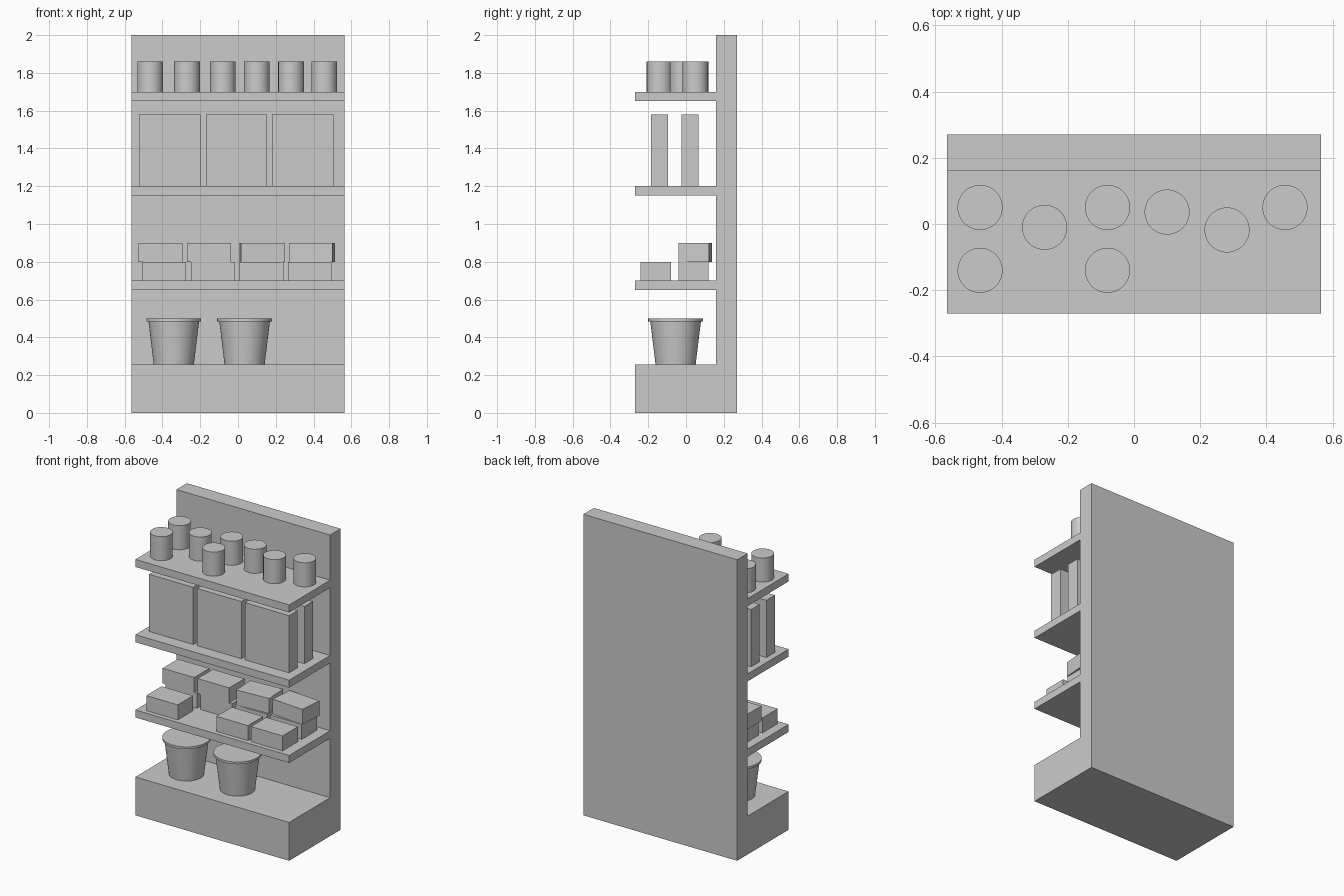
import bpy, bmesh
from math import radians
from mathutils import Matrix

if "Cube" in bpy.data.objects:
    bpy.data.objects.remove(bpy.data.objects["Cube"])


def finish(name, bm, loc=(0, 0, 0), rot=0, smooth=False):
    bmesh.ops.recalc_face_normals(bm, faces=bm.faces)
    mesh = bpy.data.meshes.new(name)
    bm.to_mesh(mesh)
    bm.free()
    ob = bpy.data.objects.new(name, mesh)
    ob.location = loc
    ob.rotation_euler.z = radians(rot)
    bpy.context.collection.objects.link(ob)
    if smooth:
        bpy.ops.object.select_all(action='DESELECT')
        ob.select_set(True)
        bpy.context.view_layer.objects.active = ob
        bpy.ops.object.shade_smooth_by_angle(angle=radians(35))
    return ob


def box(name, size, loc, rot=0):
    """Box whose location is the centre of its underside."""
    bm = bmesh.new()
    bmesh.ops.create_cube(bm, size=1)
    bmesh.ops.transform(bm, verts=bm.verts,
                        matrix=Matrix.Diagonal((*size, 1)) @ Matrix.Translation((0, 0, 0.5)))
    return finish(name, bm, loc, rot)


def turned(name, profile, loc, sides=48):
    """Solid of revolution from (radius, height) pairs, capped at both ends."""
    bm = bmesh.new()
    verts = [bm.verts.new((r, 0, z)) for r, z in profile]
    edges = [bm.edges.new(p) for p in zip(verts, verts[1:])]
    bmesh.ops.spin(bm, geom=verts + edges, axis=(0, 0, 1), cent=(0, 0, 0),
                   steps=sides, angle=radians(360), use_merge=True)
    bmesh.ops.remove_doubles(bm, verts=bm.verts, dist=1e-5)
    bmesh.ops.holes_fill(bm, edges=[e for e in bm.edges if e.is_boundary], sides=0)
    return finish(name, bm, loc, smooth=True)


# Display stand: comb-shaped side profile (y, z) extruded across the width
HALF, FRONT, INNER, BACK = 0.565, -0.27, 0.16, 0.27
SHELF_TOPS = (0.70, 1.20, 1.70)
BASE_TOP = 0.255
profile = [(BACK, 0), (FRONT, 0), (FRONT, BASE_TOP), (INNER, BASE_TOP)]
for top in SHELF_TOPS:
    profile += [(INNER, top - 0.05), (FRONT, top - 0.05), (FRONT, top), (INNER, top)]
profile += [(INNER, 2), (BACK, 2)]
bm = bmesh.new()
face = bm.faces.new([bm.verts.new((-HALF, y, z)) for y, z in profile])
side = bmesh.ops.extrude_face_region(bm, geom=[face], use_keep_orig=True)
bmesh.ops.translate(bm, vec=(2 * HALF, 0, 0),
                    verts=[v for v in side['geom'] if isinstance(v, bmesh.types.BMVert)])
finish("display_stand", bm)

# Lidded buckets on the base
bucket = [(0.106, 0), (0.134, 0.23), (0.145, 0.23), (0.145, 0.245)]
for x in (-0.34, 0.035):
    turned("bucket", bucket, (x, -0.055, BASE_TOP))

# Small cartons: full rear row, front row with a gap
SMALL = (0.232, 0.16, 0.10)
for i, x in enumerate((-0.39, -0.133, 0.125, 0.38)):
    box("rear_carton", SMALL, (x, 0.04, 0.70))
    if i != 1:
        box("front_carton", SMALL, (x, -0.16, 0.70))

# Stacked upper cartons, two of them slightly turned
for x, y, rot in ((-0.41, 0.04, 0), (-0.153, 0.04, 0), (0.127, 0.047, 3.5), (0.391, 0.05, -4.5)):
    box("upper_carton", SMALL, (x, y, 0.80), rot)

# Tall packets, three across and two deep
for x in (-0.362, -0.008, 0.343):
    for y in (-0.14, 0.02):
        box("tall_packet", (0.325, 0.09, 0.38), (x, y, 1.20))

# Cans on the top shelf
for x, y in ((-0.465, 0.05), (-0.465, -0.14), (-0.27, -0.01), (-0.08, 0.05),
             (-0.08, -0.14), (0.10, 0.036), (0.281, -0.018), (0.456, 0.05)):
    turned("can", [(0.068, 0), (0.068, 0.16)], (x, y, 1.70))
